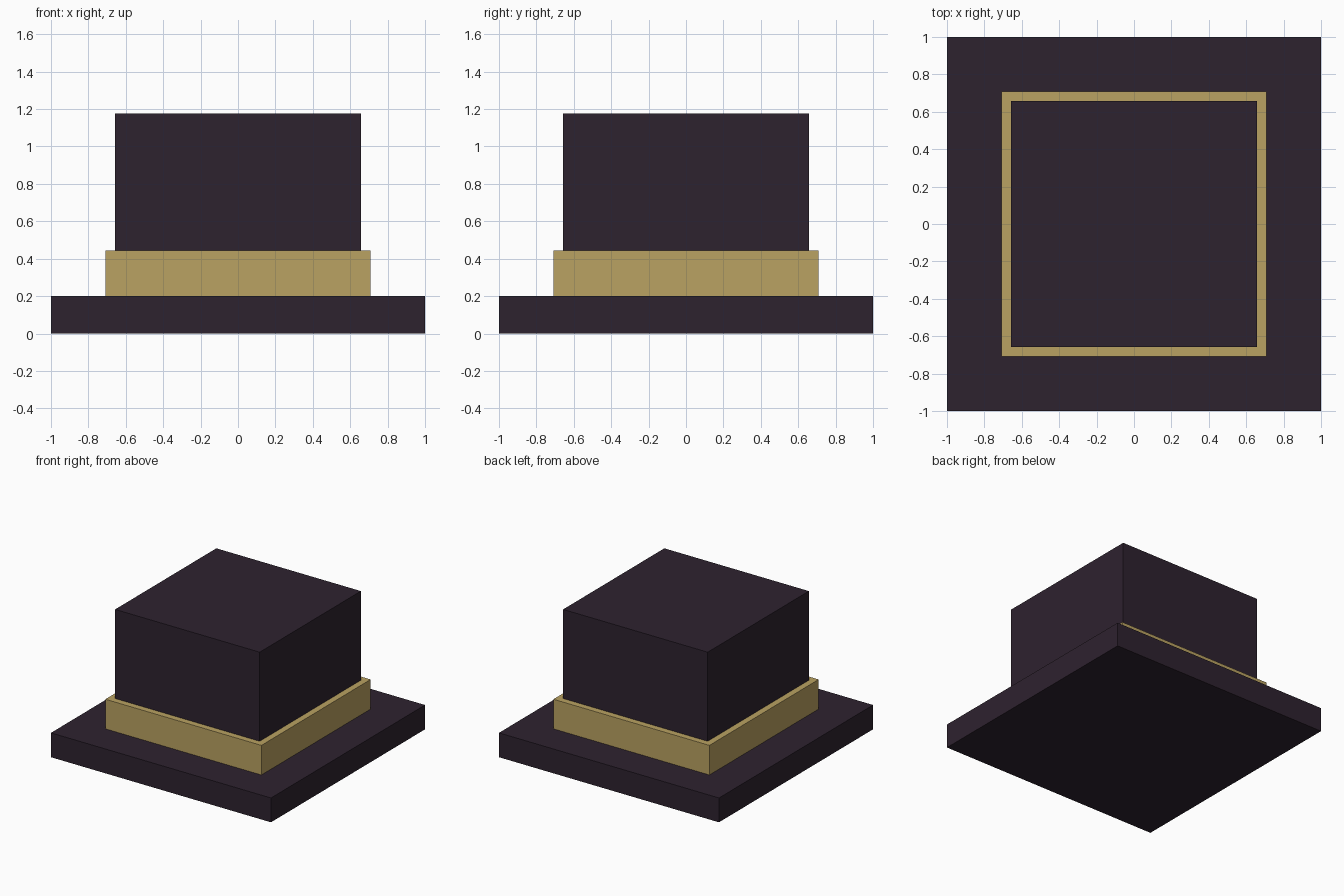
import bpy

# Remove the default cube
if "Cube" in bpy.data.objects:
    bpy.data.objects.remove(bpy.data.objects["Cube"], do_unlink=True)


def make_material(name, color):
    mat = bpy.data.materials.new(name)
    mat.use_nodes = True
    mat.diffuse_color = color
    mat.node_tree.nodes["Principled BSDF"].inputs["Base Color"].default_value = color
    return mat


def square_block(name, half_width, bottom, top, mat):
    """Square block centred on the z axis, spanning bottom to top."""
    bpy.ops.mesh.primitive_cube_add(size=1, location=(0, 0, (bottom + top) / 2))
    obj = bpy.context.object
    obj.name = name
    obj.scale = (2 * half_width, 2 * half_width, top - bottom)
    bpy.ops.object.transform_apply(location=False, rotation=False, scale=True)
    obj.data.materials.append(mat)
    return obj


dark_plum = make_material("dark plum", (0.027, 0.016, 0.028, 1))
gold = make_material("muted gold", (0.491, 0.361, 0.122, 1))

# Wide flat brim, tall crown standing on it, and the band around the crown
square_block("brim", 1.0, 0.0, 0.2, dark_plum)
square_block("crown", 0.657, 0.2, 1.175, dark_plum)
square_block("hat_band", 0.709, 0.2, 0.443, gold)
